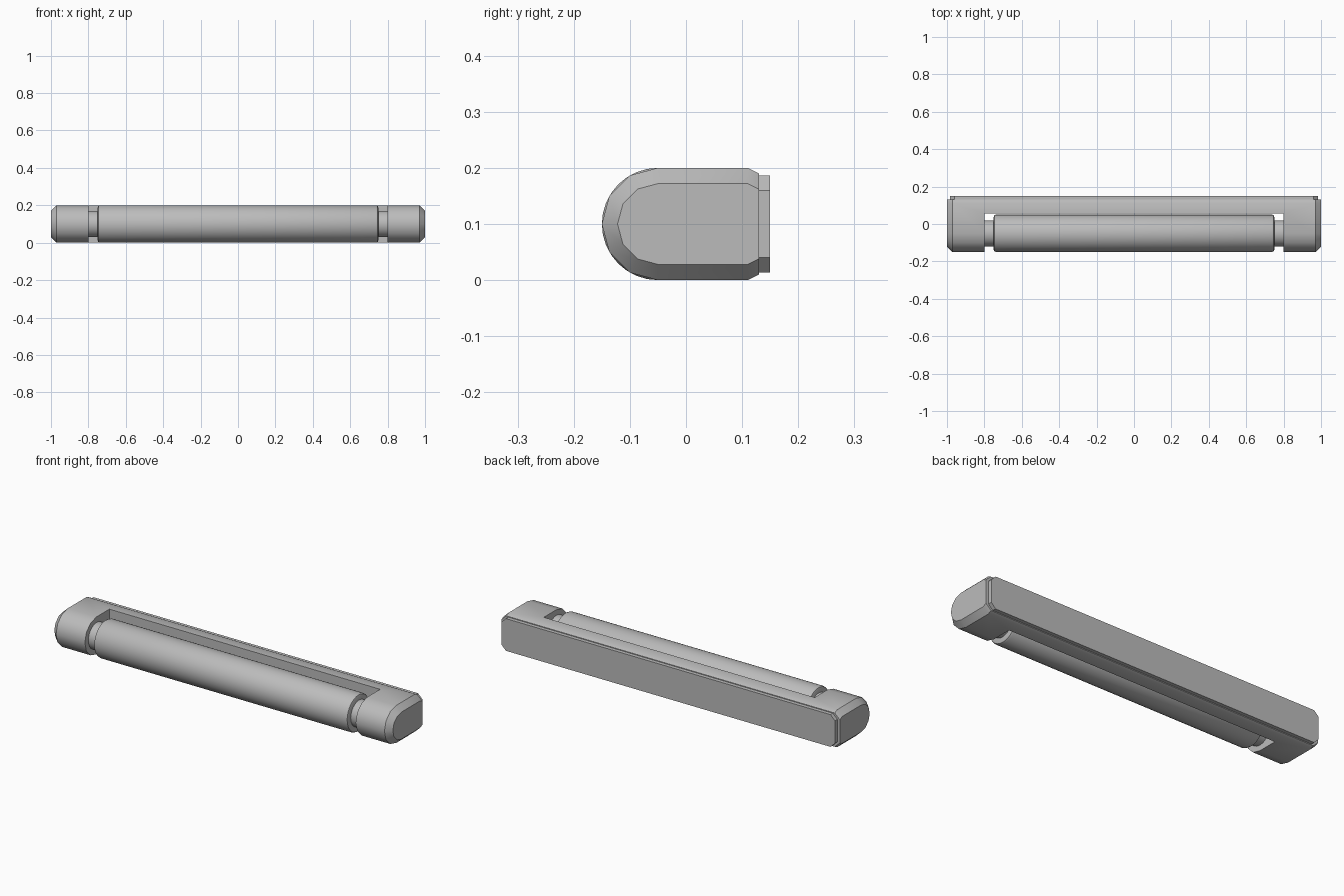
import bpy, bmesh, math

if "Cube" in bpy.data.objects:
    bpy.data.objects.remove(bpy.data.objects["Cube"])

grey = bpy.data.materials.new("grey")
grey.diffuse_color = (0.5, 0.5, 0.5, 1)
grey.use_nodes = True
grey.node_tree.nodes["Principled BSDF"].inputs["Base Color"].default_value = grey.diffuse_color


def loft(name, rings):
    """Skin a list of matching point loops and cap both ends."""
    bm = bmesh.new()
    loops = [[bm.verts.new(p) for p in ring] for ring in rings]
    n = len(loops[0])
    for a, b in zip(loops, loops[1:]):
        for i in range(n):
            j = (i + 1) % n
            bm.faces.new((a[i], a[j], b[j], b[i]))
    bm.faces.new(loops[0])
    bm.faces.new(loops[-1])
    bmesh.ops.recalc_face_normals(bm, faces=bm.faces)
    mesh = bpy.data.meshes.new(name)
    bm.to_mesh(mesh)
    bm.free()
    mesh.materials.append(grey)
    obj = bpy.data.objects.new(name, mesh)
    bpy.context.collection.objects.link(obj)
    return obj


def smooth(obj, angle=35):
    bpy.ops.object.select_all(action='DESELECT')
    obj.select_set(True)
    bpy.context.view_layer.objects.active = obj
    bpy.ops.object.shade_smooth_by_angle(angle=math.radians(angle))


AXIS_Y, AXIS_Z = -0.05, 0.1


def section(x, inset):
    """Housing section: round nose at the front, chamfered corners at the back."""
    r = 0.1 - inset
    nose = [(AXIS_Y - r * math.sin(a), r * math.cos(a))
            for a in (math.radians(30 * i) for i in range(7))]
    back = [(0.11, -r), (0.13, -r + 0.01), (0.13, r - 0.01), (0.11, r)]
    return [(x, y, AXIS_Z + z) for y, z in nose + back]


def circle(x, r, n=32):
    return [(x, AXIS_Y + r * math.cos(2 * math.pi * i / n),
             AXIS_Z + r * math.sin(2 * math.pi * i / n)) for i in range(n)]


# Housing with bevelled ends
housing = loft("housing", [section(x, i) for x, i in
                           ((-1, 0.028), (-0.97, 0), (0.97, 0), (1, 0.028))])

# Recess for the tube, cut from the front
cutter = loft("recess_cutter", [[(x, -0.3, -0.1), (x, 0.057, -0.1),
                                 (x, 0.057, 0.3), (x, -0.3, 0.3)] for x in (-0.8, 0.8)])
cutter.hide_render = True
cut = housing.modifiers.new("recess", 'BOOLEAN')
cut.operation = 'DIFFERENCE'
cut.solver = 'EXACT'
cut.object = cutter
bpy.context.view_layer.objects.active = housing
housing.select_set(True)
bpy.ops.object.modifier_apply(modifier=cut.name)
bpy.data.objects.remove(cutter)
smooth(housing)

# Light tube with softened rims
smooth(loft("light_tube", [circle(x, r) for x, r in
                           ((-0.75, 0.088), (-0.747, 0.096), (-0.738, 0.1),
                            (0.738, 0.1), (0.747, 0.096), (0.75, 0.088))]))

# Sockets joining the tube to the housing
for side, s in (("left", -1), ("right", 1)):
    smooth(loft(side + "_socket", [circle(s * 0.74, 0.07), circle(s * 0.81, 0.07)]))

# Wall plate with cut corners
W, H, C = 0.985, 0.086, 0.026
outline = [(W, H - C), (W - C, H), (C - W, H), (-W, H - C),
           (-W, C - H), (C - W, -H), (W - C, -H), (W, C - H)]
loft("wall_plate", [[(x, y, AXIS_Z + z) for x, z in outline] for y in (0.125, 0.15)])
